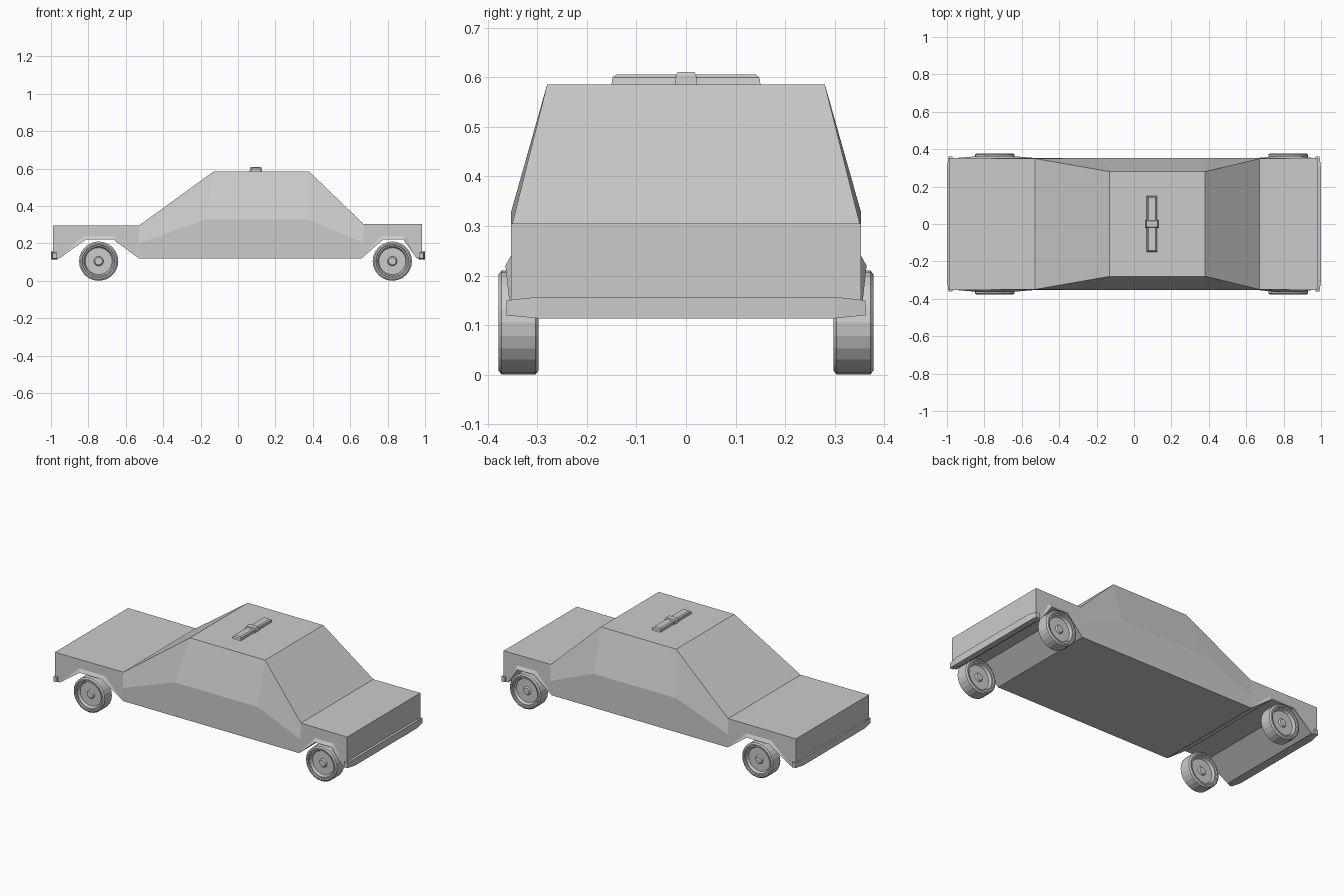
import bpy, bmesh, math

if "Cube" in bpy.data.objects:
    bpy.data.objects.remove(bpy.data.objects["Cube"])


def make(name, verts, faces):
    me = bpy.data.meshes.new(name)
    me.from_pydata(verts, [], faces)
    bm = bmesh.new()
    bm.from_mesh(me)
    bmesh.ops.remove_doubles(bm, verts=bm.verts, dist=1e-5)
    bmesh.ops.recalc_face_normals(bm, faces=bm.faces)
    bm.to_mesh(me)
    bm.free()
    ob = bpy.data.objects.new(name, me)
    bpy.context.collection.objects.link(ob)
    return ob


def loft(name, rings):
    """Closed solid through equally long rings of points."""
    n = len(rings[0])
    verts = [p for r in rings for p in r]
    faces = [(i * n + j, i * n + (j + 1) % n, (i + 1) * n + (j + 1) % n, (i + 1) * n + j)
             for i in range(len(rings) - 1) for j in range(n)]
    faces += [tuple(range(n)), tuple(range(len(verts) - n, len(verts)))]
    return make(name, verts, faces)


# Car body: outline (x, z), half width W except roof and arch lips
W = 0.353
outline = [(-.99, .295), (-.53, .295), (-.13, .585), (.38, .585), (.67, .305),
           (.985, .305), (.985, .13), (.955, .12), (.885, .22), (.775, .22),
           (.66, .12), (-.53, .12), (-.665, .22), (-.815, .22), (-.955, .12), (-.99, .12)]
inner = [(.67, .205), (.38, .327), (-.18, .327), (-.53, .2),   # belt line
         (.895, .24), (.765, .24), (-.655, .24), (-.825, .24)]  # lip tops
width = {1: .35, 2: .28, 3: .28, 4: .35, 8: .364, 9: .364, 12: .364, 13: .364}
side = [(1, 2, 18, 19), (2, 3, 17, 18), (3, 4, 16, 17),
        (19, 18, 17, 16, 10, 11),
        (0, 1, 19, 11, 22, 23, 14, 15), (4, 5, 6, 7, 20, 21, 10, 16),
        (7, 8, 20), (20, 8, 9, 21), (21, 9, 10),
        (11, 12, 22), (22, 12, 13, 23), (23, 13, 14)]
pts = outline + inner
n, k = len(pts), len(outline)
verts = [(x, s * width.get(i, W), z) for s in (-1, 1) for i, (x, z) in enumerate(pts)]
faces = side + [tuple(i + n for i in f) for f in side]
faces += [(i, (i + 1) % k, (i + 1) % k + n, i + n) for i in range(k)]
make("car_body", verts, faces)

# Bumpers, tapered at both ends
for name, s in (("rear_bumper", -1), ("front_bumper", 1)):
    rings = []
    for y, x0, x1, z0, z1 in ((-.362, .97, .992, .12, .15), (-.3, .965, 1, .114, .157),
                              (.3, .965, 1, .114, .157), (.362, .97, .992, .12, .15)):
        rings.append([(s * x0, y, z0), (s * x1, y, z0), (s * x1, y, z1), (s * x0, y, z1)])
    loft(name, rings)

# Wheels: turned profile (radius, offset), dished on both faces
half = [(.02, .026), (.026, .018), (.072, .018), (.079, .034), (.086, .034),
        (.089, .0405), (.097, .0405), (.105, .034)]
profile = half + [(r, -y) for r, y in reversed(half)]
SEG = 24
for name, x in (("rear_wheel", -.745), ("front_wheel", .825)):
    for tag, s in (("right", -1), ("left", 1)):
        loft(f"{name}_{tag}",
             [[(x + r * math.cos(2 * math.pi * i / SEG), s * .3375 + y,
                .1055 + r * math.sin(2 * math.pi * i / SEG)) for i in range(SEG)]
              for r, y in profile])


# Roof light bar: tapered bar with a central block
def tapered_box(name, x, hx, hy, z0, z1, inset):
    return loft(name, [[(x - hx + d, -hy + d, z), (x + hx - d, -hy + d, z),
                        (x + hx - d, hy - d, z), (x - hx + d, hy - d, z)]
                       for z, d in ((z0, 0), (z1 - .006, inset * .3), (z1, inset))])


tapered_box("roof_light_bar", .096, .029, .151, .58, .605, .01)
tapered_box("roof_light_block", .096, .034, .022, .58, .61, .005)
